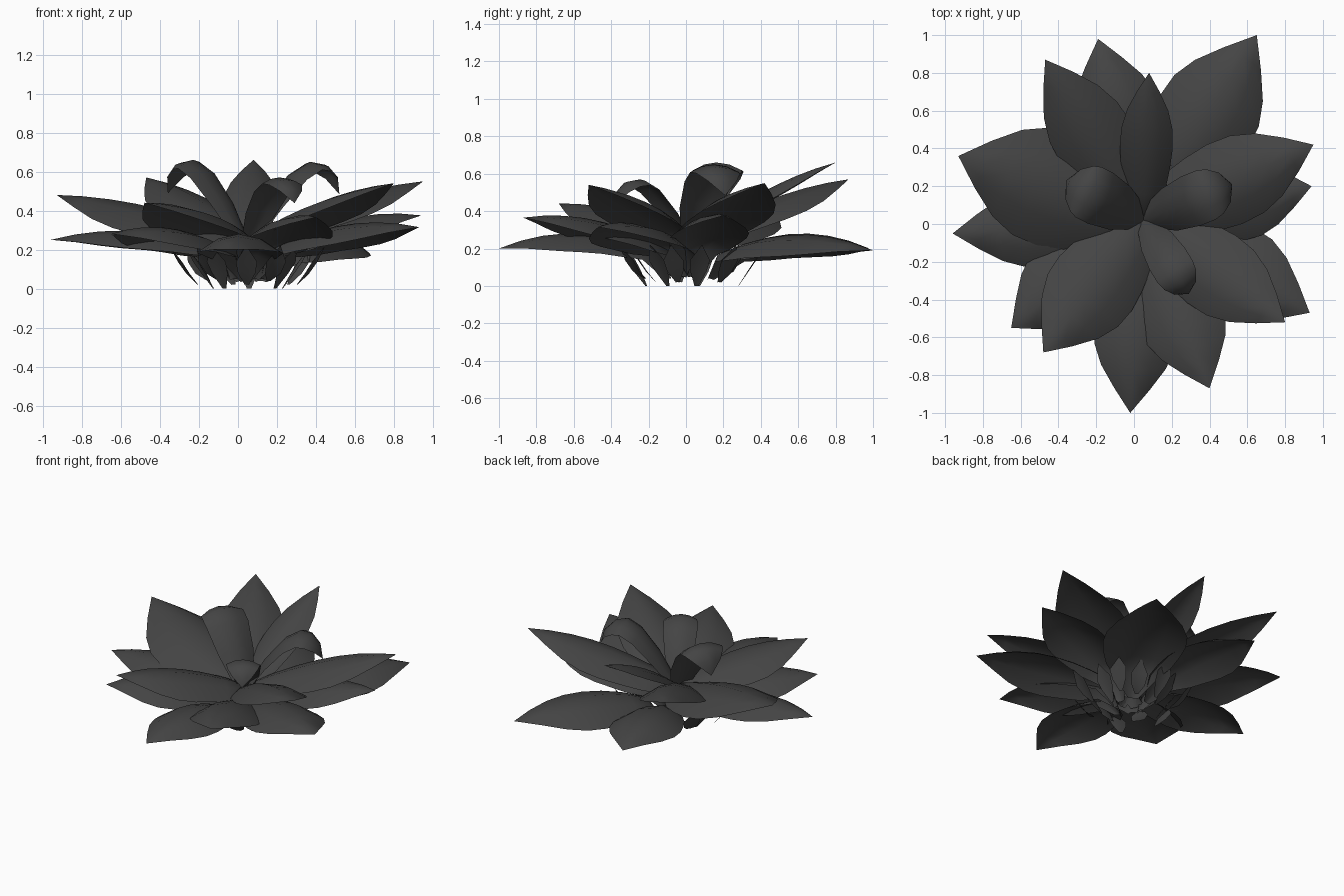
import bpy, bmesh, math
from mathutils import Vector

cube = bpy.data.objects.get("Cube")
if cube:
    bpy.data.objects.remove(cube, do_unlink=True)

mat = bpy.data.materials.new("dark_grey")
mat.use_nodes = True
colour = (0.058, 0.058, 0.058, 1)
mat.diffuse_color = colour
mat.node_tree.nodes["Principled BSDF"].inputs["Base Color"].default_value = colour

CENTRE = Vector((0.05, 0.02, 0))
# Relative widths from the stem end to the tip
LEAF = [0.12, 0.55, 0.78, 0.92, 1.0, 0.97, 0.78, 0.43, 0.0]
CURL = [0.1, 0.5, 0.85, 1.0, 1.0, 0.9, 0.6, 0.0]


def make_petal(name, tip, width, spine, profile, drop):
    """Loft arched cross-sections along a spine of (distance, height) points."""
    out = Vector((tip[0], tip[1], 0)) - CENTRE
    out.normalize()
    side = Vector((-out.y, out.x, 0))
    points = [CENTRE + out * d + Vector((0, 0, z)) for d, z in spine]
    bm = bmesh.new()
    rows = []
    last = len(points) - 1
    for i, p in enumerate(points):
        tangent = points[min(i + 1, last)] - points[max(i - 1, 0)]
        normal = tangent.cross(side).normalized()
        w = width * profile[i]
        if w == 0:
            rows.append([bm.verts.new(p)] * 5)
        else:
            rows.append([bm.verts.new(p + side * (u * w / 2) - normal * (drop * w * u * u))
                         for u in (-1, -0.5, 0, 0.5, 1)])
    for a, b in zip(rows, rows[1:]):
        for j in range(4):
            corners = [a[j], b[j], b[j + 1], a[j + 1]]
            bm.faces.new(list(dict.fromkeys(corners)))
    bmesh.ops.recalc_face_normals(bm, faces=bm.faces)
    if sum(f.normal.z * f.calc_area() for f in bm.faces) < 0:
        bmesh.ops.reverse_faces(bm, faces=bm.faces)
    for f in bm.faces:
        f.smooth = True
    mesh = bpy.data.meshes.new(name)
    bm.to_mesh(mesh)
    bm.free()
    mesh.materials.append(mat)
    obj = bpy.data.objects.new(name, mesh)
    bpy.context.collection.objects.link(obj)


def reach(tip):
    return (Vector((tip[0], tip[1], 0)) - CENTRE).length


def leaf_spine(tip, stem, root, root_z, lift, foot):
    """Short stem from the ground, then an arched line to the tip."""
    pts = [(stem, foot)]
    for i in range(8):
        t = i / 7
        pts.append((root + (reach(tip) - root) * t,
                    root_z + (tip[2] - root_z) * t + lift * 4 * t * (1 - t)))
    return pts


# Tiers: stem distance, root distance, root height, lift, edge drop, foot height
TIERS = {
    "lower": (0.12, 0.21, 0.18, 0.09, 0.22, 0.04),
    "middle": (0.08, 0.14, 0.2, 0.07, 0.22, 0.05),
    "upper": (-0.08, 0.03, 0.26, 0.05, 0.21, 0.08),
}
PETALS = {
    "lower": [((0.65, 1.0, 0.19), 0.54), ((-0.19, 0.98, 0.2), 0.46),
              ((-0.02, -1.0, 0.2), 0.44)],
    "middle": [((0.94, 0.2, 0.375), 0.42), ((0.93, -0.47, 0.315), 0.5),
               ((0.4, -0.87, 0.365), 0.46), ((-0.65, -0.55, 0.28), 0.48),
               ((-0.96, -0.05, 0.25), 0.42)],
    "upper": [((-0.47, 0.87, 0.57), 0.43), ((0.08, 0.8, 0.66), 0.28),
              ((0.95, 0.42, 0.55), 0.46), ((0.8, -0.52, 0.54), 0.44),
              ((-0.48, -0.68, 0.44), 0.48), ((-0.93, 0.36, 0.48), 0.62)],
}
for tier, petals in PETALS.items():
    stem, root, root_z, lift, drop, foot = TIERS[tier]
    for n, (tip, width) in enumerate(petals):
        spine = leaf_spine(tip, stem, root, root_z, lift, foot)
        make_petal(f"{tier}_petal_{n + 1}", tip, width, spine, LEAF, drop)

# Inner petals that rise steeply and curl over at the tip
CURL_SHAPE = [(0.04, 0), (0.24, 0.45), (0.48, 0.84), (0.68, 1), (0.84, 0.96),
              (0.96, 0.8), (1.0, 0.56)]
INNER = [((-0.36, 0.23), 0.66, 0.3), ((0.52, 0.21), 0.65, 0.28),
         ((0.29, -0.37), 0.57, 0.22)]
for n, (tip, peak, width) in enumerate(INNER):
    spine = [(-0.08, 0.1)] + [(d * reach(tip), 0.27 + (peak - 0.27) * h) for d, h in CURL_SHAPE]
    make_petal(f"inner_petal_{n + 1}", tip, width, spine, CURL, 0.15)

# Small pointed sepals forming the ragged underside
for n in range(14):
    a = 2 * math.pi * n / 14 + 0.2
    tip = (CENTRE.x + math.cos(a), CENTRE.y + math.sin(a))
    shift = 0.08 * (n % 2)
    spine = [(0.18 + shift, 0.02 * (n % 3)), (0.23 + shift, 0.08),
             (0.27 + shift, 0.14), (0.33 + shift, 0.22)]
    make_petal(f"sepal_{n + 1}", tip, 0.11, spine, [0.2, 0.8, 1.0, 0.0], 0.05)
